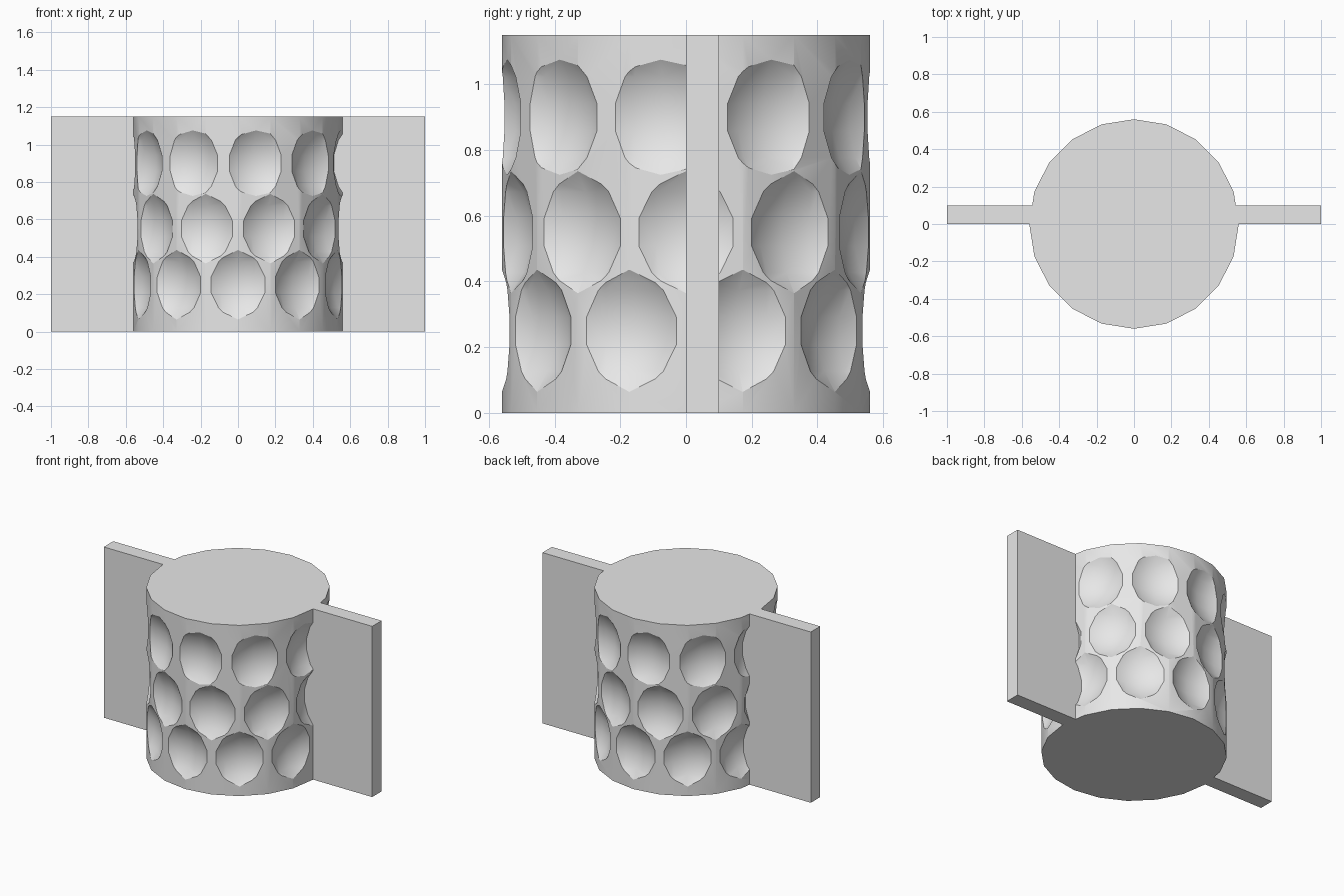
import bpy, bmesh, math
from mathutils import Matrix, Vector

RADIUS, HEIGHT = 0.56, 1.15
DIMPLE_RADIUS, DIMPLE_DISTANCE, PER_ROW = 0.297, 0.79, 10
# Dimple rows: height and turn in degrees from the front
ROWS = [(0.25, 0), (0.55, 18), (0.9, 10)]

default = bpy.data.objects.get("Cube")
if default:
    bpy.data.objects.remove(default, do_unlink=True)

grey = bpy.data.materials.new("light_grey")
grey.use_nodes = True
grey.diffuse_color = (0.8, 0.8, 0.8, 1)
grey.node_tree.nodes["Principled BSDF"].inputs["Base Color"].default_value = (0.8, 0.8, 0.8, 1)


def make_object(name, bm):
    mesh = bpy.data.meshes.new(name)
    bm.to_mesh(mesh)
    bm.free()
    mesh.materials.append(grey)
    obj = bpy.data.objects.new(name, mesh)
    bpy.context.collection.objects.link(obj)
    return obj


def select_only(obj):
    bpy.ops.object.select_all(action='DESELECT')
    obj.select_set(True)
    bpy.context.view_layer.objects.active = obj


# Twenty-sided drum
bm = bmesh.new()
bmesh.ops.create_cone(bm, cap_ends=True, segments=20, radius1=RADIUS, radius2=RADIUS,
                      depth=HEIGHT, matrix=Matrix.Translation((0, 0, HEIGHT / 2)))
drum = make_object("dimpled_drum", bm)

# Rings of spheres that scoop out the dimples
bm = bmesh.new()
for z, turn in ROWS:
    for i in range(PER_ROW):
        angle = math.radians(turn - 90 + i * 360 / PER_ROW)
        place = Matrix.Rotation(angle, 4, 'Z') @ Matrix.Translation((DIMPLE_DISTANCE, 0, z))
        bmesh.ops.create_uvsphere(bm, u_segments=20, v_segments=11,
                                  radius=DIMPLE_RADIUS, matrix=place)
cutter = make_object("dimple_cutter", bm)
cutter.hide_render = True

cut = drum.modifiers.new("dimples", 'BOOLEAN')
cut.operation = 'DIFFERENCE'
cut.solver = 'EXACT'
cut.use_self = True
cut.object = cutter
select_only(drum)
bpy.ops.object.modifier_apply(modifier=cut.name)
bpy.data.objects.remove(cutter, do_unlink=True)
select_only(drum)
bpy.ops.object.shade_smooth_by_angle(angle=math.radians(25))

# Flat side wings, rooted inside the drum
for name, side in (("left_wing", 1), ("right_wing", -1)):
    inner, outer = 0.45, 1.0
    size = Vector((outer - inner, 0.1, HEIGHT))
    centre = Vector((side * (inner + outer) / 2, 0.05, HEIGHT / 2))
    bm = bmesh.new()
    bmesh.ops.create_cube(bm, size=1, matrix=Matrix.LocRotScale(centre, None, size))
    make_object(name, bm)
